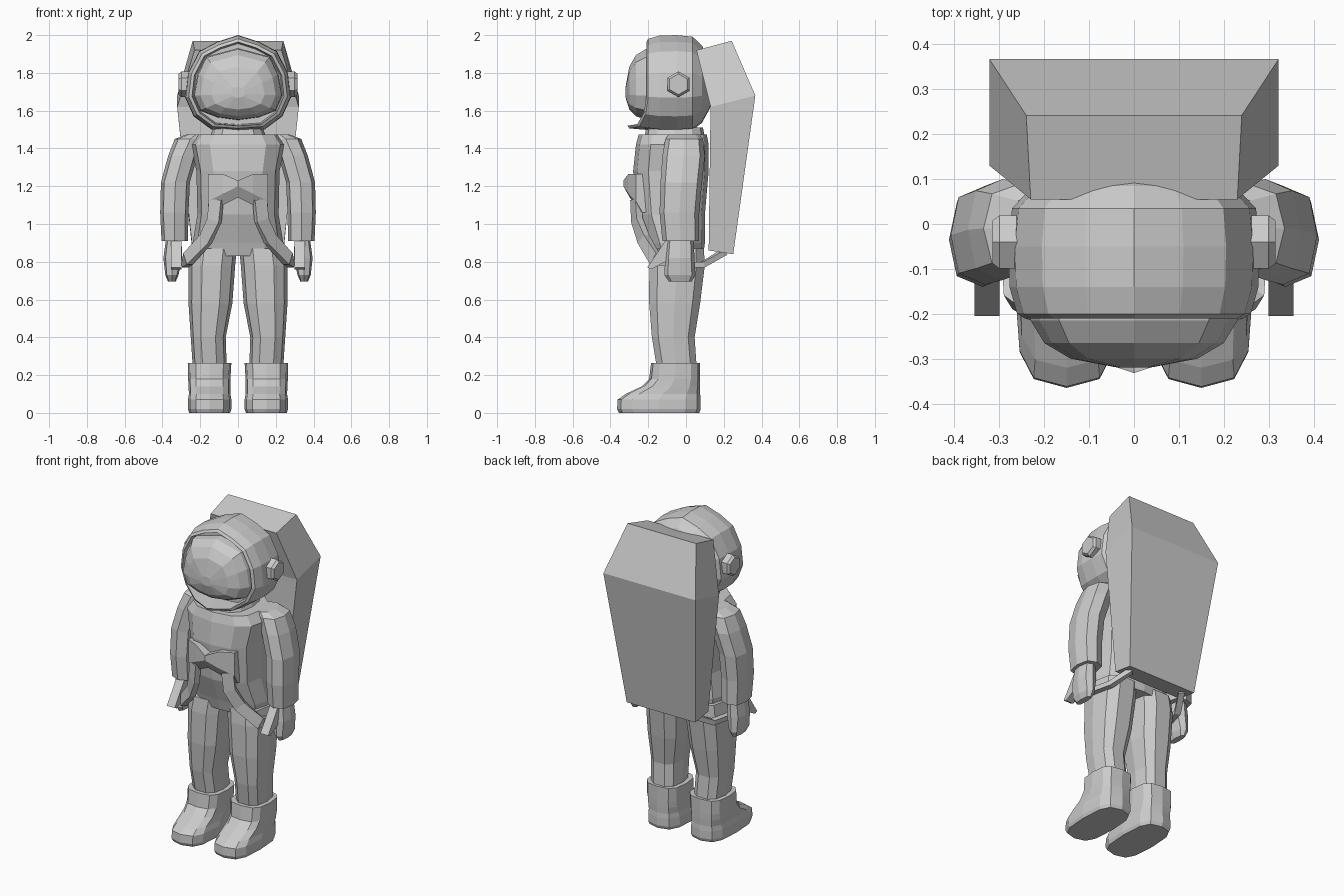
import bpy, bmesh, math
from mathutils import Vector

suit_grey = bpy.data.materials.new("suit_grey")
suit_grey.diffuse_color = (0.6, 0.6, 0.6, 1)


def loft(name, rings, mirror=False):
    """Skin a list of equal-length rings and cap both ends."""
    bm = bmesh.new()
    vs = [[bm.verts.new(p) for p in r] for r in rings]
    n = len(rings[0])
    for a, b in zip(vs, vs[1:]):
        for i in range(n):
            j = (i + 1) % n
            bm.faces.new((a[i], a[j], b[j], b[i]))
    bm.faces.new(vs[0][::-1])
    bm.faces.new(vs[-1])
    bmesh.ops.recalc_face_normals(bm, faces=bm.faces)
    me = bpy.data.meshes.new(name)
    bm.to_mesh(me)
    bm.free()
    me.materials.append(suit_grey)
    ob = bpy.data.objects.new(name, me)
    bpy.context.collection.objects.link(ob)
    if mirror:
        m = ob.modifiers.new("mirror", 'MIRROR')
        m.use_mirror_merge = False
    return ob


def oval(z, x0, x1, y0, y1, n=12, p=0.75):
    """Horizontal rounded ring filling the given x and y ranges."""
    pts = []
    for i in range(n):
        a = 2 * math.pi * i / n
        c, s = math.cos(a), math.sin(a)
        c = math.copysign(abs(c) ** p, c) if abs(c) > 1e-6 else 0
        s = math.copysign(abs(s) ** p, s) if abs(s) > 1e-6 else 0
        pts.append(((x0 + x1) / 2 + c * (x1 - x0) / 2, (y0 + y1) / 2 + s * (y1 - y0) / 2, z))
    return pts


def stack(name, rows, mirror=False, n=12, p=0.75):
    return loft(name, [oval(*r, n=n, p=p) for r in rows], mirror)


# Torso
stack("torso", [(0.83, -0.23, 0.23, -0.18, 0.09), (0.90, -0.24, 0.24, -0.20, 0.10),
                (1.05, -0.215, 0.215, -0.255, 0.10), (1.28, -0.22, 0.22, -0.28, 0.12),
                (1.42, -0.25, 0.25, -0.265, 0.12), (1.475, -0.21, 0.21, -0.25, 0.11)])
stack("neck_ring", [(1.46, -0.15, 0.15, -0.22, 0.10), (1.51, -0.13, 0.13, -0.21, 0.09)])

# Legs and boots
stack("leg", [(0.25, 0.06, 0.24, -0.16, 0.06), (0.40, 0.065, 0.25, -0.185, 0.05),
              (0.58, 0.03, 0.262, -0.20, 0.08), (0.78, 0.015, 0.262, -0.20, 0.105),
              (0.87, 0.006, 0.25, -0.19, 0.10)], True, n=10)
stack("boot", [(0, 0.042, 0.258, -0.355, 0.07), (0.02, 0.035, 0.265, -0.365, 0.078),
               (0.07, 0.035, 0.265, -0.362, 0.078), (0.10, 0.04, 0.26, -0.32, 0.075),
               (0.14, 0.04, 0.262, -0.235, 0.075), (0.18, 0.04, 0.264, -0.195, 0.075),
               (0.265, 0.035, 0.265, -0.185, 0.075)], True, p=0.65)

# Arms, hands and thumbs
stack("arm", [(0.91, 0.265, 0.405, -0.125, 0.07), (1.06, 0.262, 0.412, -0.14, 0.07),
              (1.22, 0.255, 0.408, -0.135, 0.085), (1.36, 0.215, 0.37, -0.125, 0.10),
              (1.45, 0.17, 0.335, -0.11, 0.09), (1.475, 0.17, 0.27, -0.09, 0.07)], True, n=8)
stack("hand", [(0.93, 0.30, 0.38, -0.10, 0.04), (0.82, 0.295, 0.395, -0.11, 0.045),
               (0.73, 0.315, 0.385, -0.115, 0.05), (0.695, 0.33, 0.37, -0.09, 0.03)], True, n=8)
loft("thumb", [[(x, y, z) for y, z in ((-0.07, 0.91), (-0.11, 0.91), (-0.205, 0.77),
                                       (-0.185, 0.76), (-0.09, 0.81))]
               for x in (0.30, 0.355)], True)

# Helmet, with a lower rim that juts forward as a chin
HALF = [(0, 2.0), (0.11, 1.965), (0.205, 1.915), (0.265, 1.80), (0.28, 1.67),
        (0.235, 1.57), (0.14, 1.50), (0, 1.49)]
OUTLINE = HALF + [(-x, z) for x, z in HALF[-2:0:-1]]


def helmet_ring(y, s, chin=0.0, zc=1.72):
    return [(x * s, y - (chin * (1 - abs(x) / 0.27) if z < 1.6 else 0), zc + (z - zc) * s)
            for x, z in OUTLINE]


loft("helmet", [helmet_ring(0.155, 0.08), helmet_ring(0.125, 0.48), helmet_ring(0.085, 0.80),
                helmet_ring(0.035, 0.97), helmet_ring(-0.05, 1.0), helmet_ring(-0.14, 0.99),
                helmet_ring(-0.20, 0.93, 0.10), helmet_ring(-0.21, 0.87, 0.10),
                helmet_ring(-0.17, 0.84)])

# Visor dome
VHALF = [(0, 1.93), (0.17, 1.885), (0.215, 1.79), (0.235, 1.68), (0.20, 1.60), (0.11, 1.565), (0, 1.55)]
VISOR = VHALF + [(-x, z) for x, z in VHALF[-2:0:-1]]
loft("visor", [[(x * s, y, 1.69 + (z - 1.69) * s) for x, z in VISOR]
               for y, s in ((-0.16, 1.0), (-0.215, 0.98), (-0.265, 0.85), (-0.30, 0.6), (-0.32, 0.15))])

# Hexagonal ear pieces
loft("ear_piece", [[(x, -0.04 + r * math.sin(i * math.pi / 3), 1.74 + r * math.cos(i * math.pi / 3))
                    for i in range(6)]
                   for x, r in ((0.25, 0.068), (0.30, 0.068), (0.315, 0.055))], True)

# Backpack: z front, z back, half width front/back, y front, y back for each level
loft("backpack", [[(-wf, yf, zf), (wf, yf, zf), (wb, yb, zb), (-wb, yb, zb)]
                  for zf, zb, wf, wb, yf, yb in ((0.86, 0.84, 0.24, 0.24, 0.12, 0.25),
                                                 (1.62, 1.68, 0.322, 0.322, 0.13, 0.367),
                                                 (1.92, 1.97, 0.23, 0.24, 0.055, 0.242))])

# Chest unit, bent forward at the middle with notched edges
chest = []
for x, yf, top, bot in ((-0.16, -0.265, 1.265, 1.06), (-0.08, -0.305, 1.265, 1.10), (0, -0.332, 1.23, 1.14),
                        (0.08, -0.305, 1.265, 1.10), (0.16, -0.265, 1.265, 1.06)):
    chest.append([(x, -0.19, top), (x, yf, top), (x, yf, bot + 0.06), (x, yf + 0.035, bot), (x, -0.19, bot)])
loft("chest_unit", chest)

# Waist straps running from the chest unit to the backpack
path = [Vector(p) for p in ((0.115, -0.265, 1.13), (0.125, -0.26, 1.02), (0.17, -0.225, 0.92),
                            (0.265, -0.165, 0.815), (0.28, -0.03, 0.785), (0.25, 0.09, 0.785),
                            (0.19, 0.20, 0.85))]
strap = []
for i, p in enumerate(path):
    t = (path[min(i + 1, len(path) - 1)] - path[max(i - 1, 0)]).normalized()
    o = Vector((p.x, p.y, 0)).normalized()
    w = t.cross(o).normalized() * (0.035 if i < 4 else 0.015)
    o *= 0.018
    strap.append([p + w + o, p - w + o, p - w - o, p + w - o])
loft("waist_strap", strap, True)
